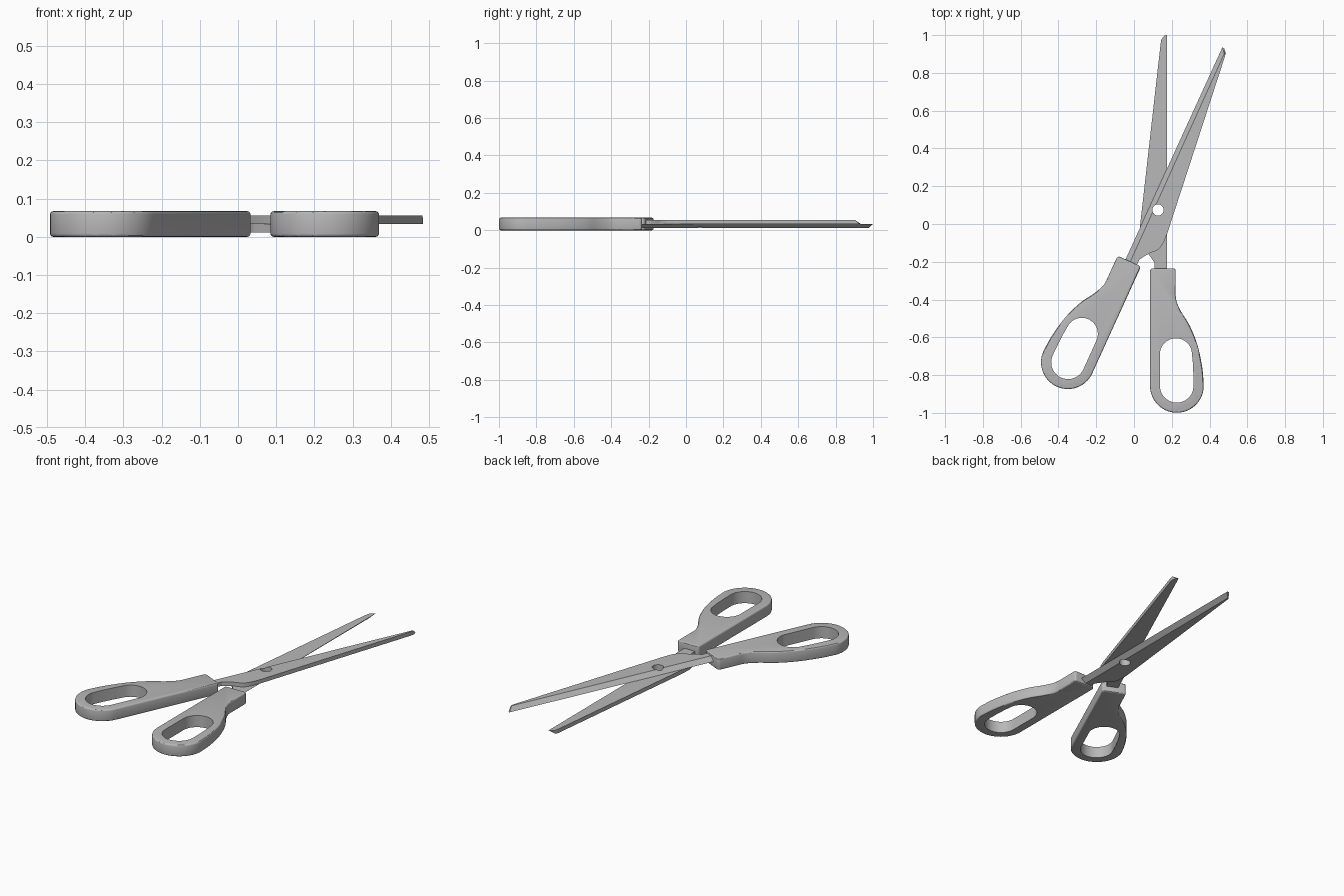
import bpy
import bmesh
from math import cos, sin, radians
from mathutils import Matrix, Vector

if "Cube" in bpy.data.objects:
    bpy.data.objects.remove(bpy.data.objects["Cube"], do_unlink=True)

THICK = 0.067
MID = THICK / 2
PIVOT = Vector((0.127, 0.074, MID))
OPENING = radians(-24.5)

grey = bpy.data.materials.new("plain_grey")
grey.use_nodes = True
grey.diffuse_color = (0.48, 0.48, 0.48, 1)
grey.node_tree.nodes["Principled BSDF"].inputs["Base Color"].default_value = grey.diffuse_color


def arc(cx, cy, r, start, end, steps):
    angles = [radians(start + (end - start) * i / steps) for i in range(steps + 1)]
    return [(cx + r * cos(a), cy + r * sin(a)) for a in angles]


def smooth_path(pts, steps=5):
    """Catmull-Rom interpolation through the points."""
    p = [Vector(q) for q in [pts[0]] + pts + [pts[-1]]]
    out = []
    for a, b, c, d in zip(p, p[1:], p[2:], p[3:]):
        for i in range(steps):
            t = i / steps
            q = (2 * b + (c - a) * t + (2 * a - 5 * b + 4 * c - d) * t * t
                 + (3 * b - a - 3 * c + d) * t ** 3) / 2
            out.append((q.x, q.y))
    return out


def loft(name, low, high, z0, z1, rim=0):
    """Solid between two matching outlines, with optionally rounded rims."""
    bm = bmesh.new()
    lo = [bm.verts.new((x, y, z0)) for x, y in low]
    hi = [bm.verts.new((x, y, z1)) for x, y in high]
    caps = [bm.faces.new(lo), bm.faces.new(hi)]
    n = len(lo)
    for i in range(n):
        j = (i + 1) % n
        bm.faces.new((lo[i], lo[j], hi[j], hi[i]))
    bmesh.ops.recalc_face_normals(bm, faces=bm.faces)
    if rim:
        edges = list({e for f in caps for e in f.edges})
        bmesh.ops.bevel(bm, geom=edges, offset=rim, segments=3, profile=0.5, affect='EDGES')
    mesh = bpy.data.meshes.new(name)
    bm.to_mesh(mesh)
    bm.free()
    mesh.materials.append(grey)
    obj = bpy.data.objects.new(name, mesh)
    bpy.context.collection.objects.link(obj)
    return obj


def activate(obj):
    bpy.ops.object.select_all(action='DESELECT')
    obj.select_set(True)
    bpy.context.view_layer.objects.active = obj


def cut_hole(obj, outline):
    cutter = loft("cutter", outline, outline, -0.1, 0.2)
    cutter.hide_render = True
    mod = obj.modifiers.new("hole", 'BOOLEAN')
    mod.operation = 'DIFFERENCE'
    mod.solver = 'EXACT'
    mod.object = cutter
    activate(obj)
    bpy.ops.object.modifier_apply(modifier=mod.name)
    bpy.data.objects.remove(cutter, do_unlink=True)
    bpy.ops.object.shade_smooth_by_angle(angle=radians(30))


# Handle: squared neck flaring into a rounded loop
collar = arc(0.099, -0.249, 0.014, 180, 90, 4) + arc(0.207, -0.249, 0.014, 90, 0, 4)
flare = smooth_path([(0.221, -0.36), (0.224, -0.405), (0.25, -0.465), (0.296, -0.54),
                     (0.337, -0.645), (0.362, -0.765), (0.369, -0.857)])
handle_outline = collar + flare + arc(0.227, -0.857, 0.142, 0, -180, 28)
finger_hole = (arc(0.222, -0.69, 0.085, 180, 12, 20)
               + [(0.311, -0.73), (0.314, -0.79)]
               + arc(0.226, -0.857, 0.089, 0, -180, 24))

# Blade: tang, shoulder, tapering spine, tip and straight ground cutting edge
spine = [(0.108, -0.3), (0.108, -0.205), (0.094, -0.183), (0.068, -0.147), (0.045, -0.125),
         (0.034, -0.105), (0.029, -0.07), (0.031, -0.018), (0.141, 0.955), (0.147, 0.98)]
mating_face = spine + [(0.160, 0.996), (0.174, 1.0), (0.175, -0.3)]
outer_face = spine[:-1] + [(0.143, 0.968), (0.147, 0.975), (0.151, 0.972), (0.147, -0.3)]
pivot_hole = arc(PIVOT.x, PIVOT.y, 0.03, 0, 348.75, 31)

# The second half is the first turned over and swung open about the pivot
swing = (Matrix.Translation(PIVOT) @ Matrix.Rotation(OPENING, 4, 'Z')
         @ Matrix.Rotation(radians(180), 4, 'Y') @ Matrix.Translation(-PIVOT))

for label, placement in (("lower", Matrix.Identity(4)), ("upper", swing)):
    handle = loft(label + "_handle", handle_outline, handle_outline, 0, THICK, rim=0.008)
    cut_hole(handle, finger_hole)
    blade = loft(label + "_blade", outer_face, mating_face, 0.011, MID)
    cut_hole(blade, pivot_hole)
    for part in (handle, blade):
        part.data.transform(placement)
